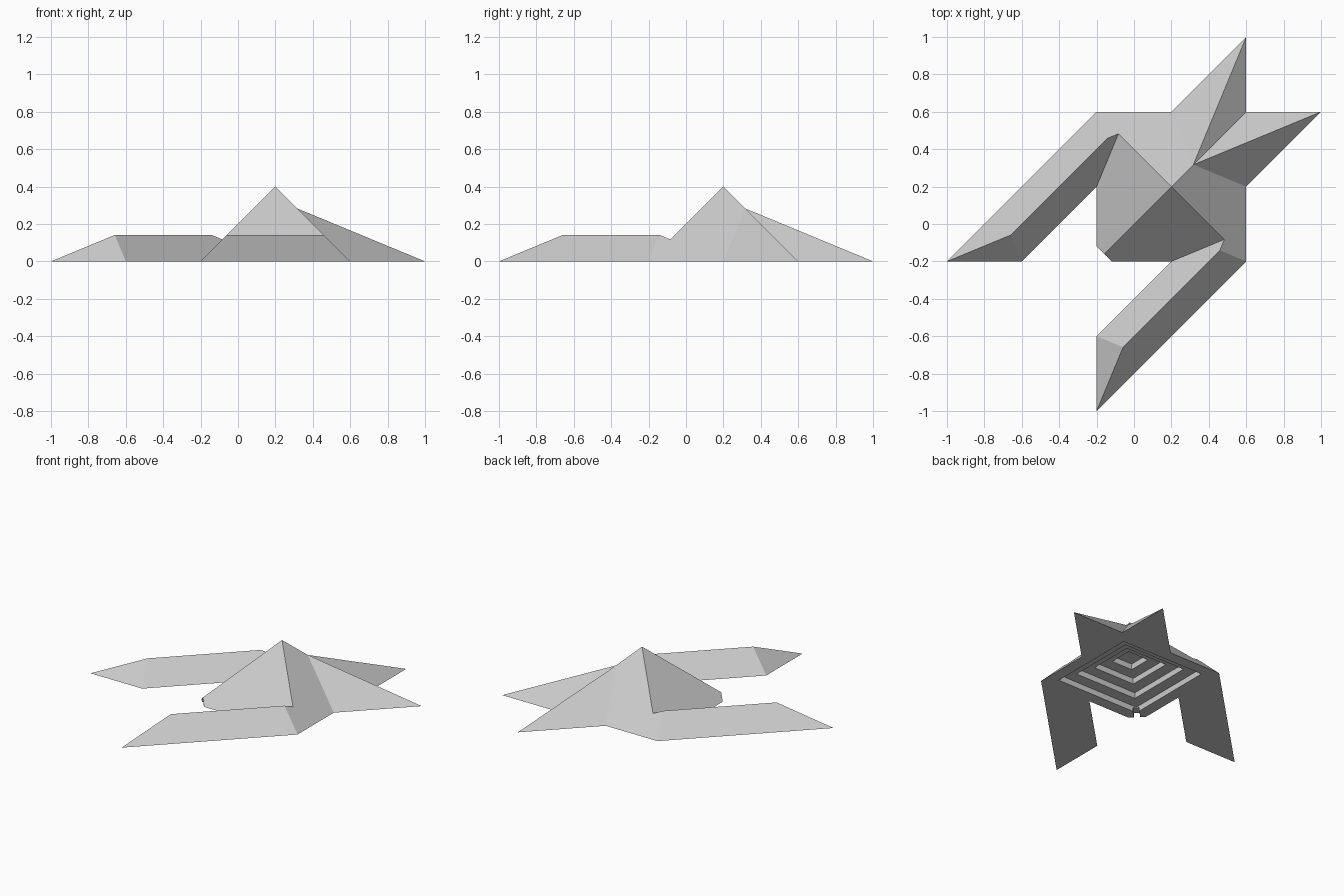
import bpy, bmesh, math
from mathutils import Matrix

if "Cube" in bpy.data.objects:
    bpy.data.objects.remove(bpy.data.objects["Cube"])

# Half of the hipped roof shape; the other half is its mirror across x = y
P = {
    "apex": (0.2, 0.2, 0.4), "spike": (0.3172, 0.3172, 0.2828),
    "hip": (-0.0828, 0.4828, 0.1172),
    "r1": (-0.1414, 0.4586, 0.1414), "r2": (-0.6586, -0.0586, 0.1414),
    "p1": (0.6, 0.6, 0), "p2": (0.6, 1, 0), "p3": (0.2, 0.6, 0),
    "p4": (-0.2, 0.6, 0), "p5": (-1, -0.2, 0), "p6": (-0.6, -0.2, 0),
    "p7": (-0.2, 0.2, 0), "p8": (-0.2, -0.2, 0),
}
FACES = ["p1 p2 spike", "p2 p3 spike", "p3 p4 r1 hip apex spike",
         "p4 p5 r2 r1", "p5 p6 r2", "p6 p7 hip r1 r2", "p7 p8 apex hip"]


def swap(p):
    return (p[1], p[0], p[2])


def make_object(name, bm):
    me = bpy.data.meshes.new(name)
    bm.to_mesh(me)
    bm.free()
    ob = bpy.data.objects.new(name, me)
    bpy.context.collection.objects.link(ob)
    return ob


def box(name, size, centre, turn=0):
    bm = bmesh.new()
    bmesh.ops.create_cube(bm, size=1)
    m = (Matrix.Translation(centre) @ Matrix.Rotation(turn, 4, 'Z')
         @ Matrix.Diagonal((*size, 1)))
    bmesh.ops.transform(bm, matrix=m, verts=bm.verts)
    ob = make_object(name, bm)
    ob.hide_render = True
    return ob


# Body: pyramid, two arms and two spikes in one faceted solid
bm = bmesh.new()
verts = {}


def vert(p):
    key = tuple(round(c, 4) for c in p)
    if key not in verts:
        verts[key] = bm.verts.new(p)
    return verts[key]


for names in FACES:
    pts = [P[n] for n in names.split()]
    bm.faces.new([vert(p) for p in pts])
    bm.faces.new([vert(swap(p)) for p in reversed(pts)])
outline = [P["p%d" % i] for i in range(1, 9)]
outline += [swap(P["p%d" % i]) for i in range(7, 1, -1)]
bm.faces.new([vert(p) for p in outline])
bmesh.ops.recalc_face_normals(bm, faces=bm.faces)
body = make_object("faceted_body", bm)

# Stepped square hollow in the underside
cutters = []
for i, half in enumerate((0.32, 0.24, 0.16, 0.08)):
    top, bottom = 0.04 * (i + 1), -0.1 - 0.01 * i
    cutters.append(box("hollow_step_cutter", (2 * half, 2 * half, top - bottom),
                       (0.2, 0.2, (top + bottom) / 2)))

# Blunted front corner and the narrow slot through it
q = math.radians(45)
cutters.append(box("corner_cutter", (0.2, 0.3, 0.4),
                   (-0.16 - 0.1 * math.cos(q), -0.16 - 0.1 * math.sin(q), 0), q))
cutters.append(box("slot_cutter", (0.2, 0.04, 0.13), (-0.15, -0.15, -0.035), q))

for c in cutters:
    mod = body.modifiers.new("cut", 'BOOLEAN')
    mod.operation = 'DIFFERENCE'
    mod.solver = 'EXACT'
    mod.object = c

# Bake the cuts and remove the helpers
bpy.context.view_layer.update()
dg = bpy.context.evaluated_depsgraph_get()
baked = bpy.data.meshes.new_from_object(body.evaluated_get(dg))
body.modifiers.clear()
body.data = baked
for c in cutters:
    bpy.data.objects.remove(c)
